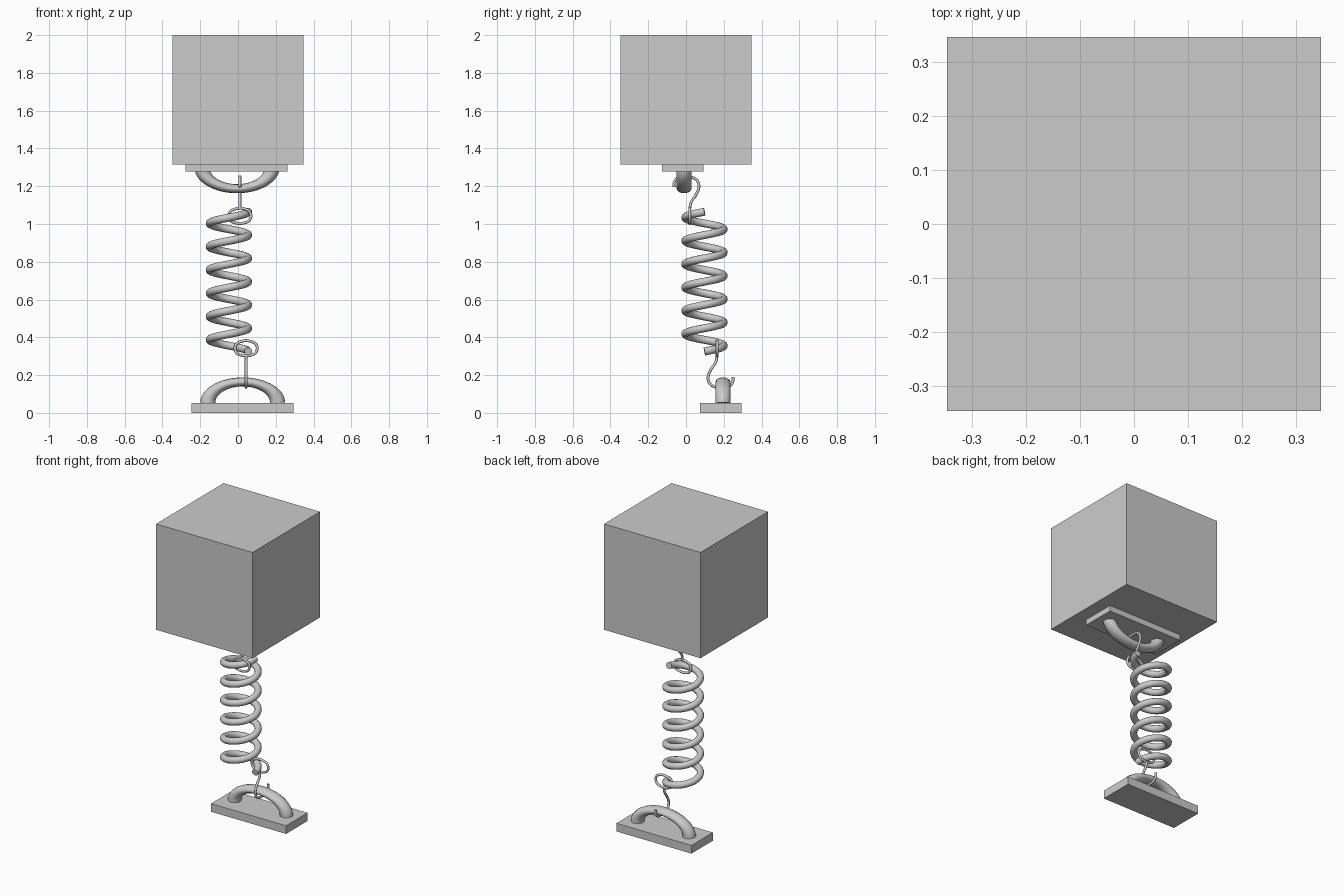
import bpy, math
from mathutils import Vector

if "Cube" in bpy.data.objects:
    bpy.data.objects.remove(bpy.data.objects["Cube"])

grey = bpy.data.materials.new("light_grey")
grey.diffuse_color = (0.6, 0.6, 0.6, 1)
grey.use_nodes = True
grey.node_tree.nodes["Principled BSDF"].inputs["Base Color"].default_value = grey.diffuse_color


def box(name, center, size):
    bpy.ops.mesh.primitive_cube_add(size=1, location=center)
    ob = bpy.context.object
    ob.name = name
    ob.scale = size
    ob.data.materials.append(grey)
    return ob


def tube(name, points, radius, cyclic=False, smooth_path=False, scale=(1, 1, 1), loc=(0, 0, 0)):
    """Round wire swept along a path, turned into a mesh."""
    cu = bpy.data.curves.new(name, 'CURVE')
    cu.dimensions = '3D'
    cu.bevel_depth = radius
    cu.bevel_resolution = 4
    cu.use_fill_caps = True
    cu.resolution_u = 5
    if smooth_path:
        sp = cu.splines.new('BEZIER')
        sp.bezier_points.add(len(points) - 1)
        for bp, p in zip(sp.bezier_points, points):
            bp.co = p
            bp.handle_left_type = bp.handle_right_type = 'AUTO'
    else:
        sp = cu.splines.new('POLY')
        sp.points.add(len(points) - 1)
        for pt, p in zip(sp.points, points):
            pt.co = (*p, 1)
    sp.use_cyclic_u = cyclic
    ob = bpy.data.objects.new(name, cu)
    bpy.context.collection.objects.link(ob)
    ob.location = loc
    ob.scale = scale
    bpy.ops.object.select_all(action='DESELECT')
    bpy.context.view_layer.objects.active = ob
    ob.select_set(True)
    bpy.ops.object.convert(target='MESH')
    ob = bpy.context.object
    ob.name = name
    ob.data.materials.clear()
    ob.data.materials.append(grey)
    bpy.ops.object.shade_smooth_by_angle(angle=math.radians(40))
    return ob


# Hanging block and the two mounting plates
box("block", (0, 0, 1.657), (0.692, 0.692, 0.686))
box("top_plate", (-0.008, -0.018, 1.3035), (0.538, 0.22, 0.053))
box("bottom_plate", (0.024, 0.184, 0.0265), (0.538, 0.22, 0.053))

# Squashed half-ring handles on the plates
for name, sign, loc in (("bottom_handle", 1, (0.025, 0.196, 0.053)),
                        ("top_handle", -1, (-0.005, -0.01, 1.298))):
    arc = [(0.185 * math.cos(a), 0, sign * 0.185 * math.sin(a))
           for a in (math.pi * i / 32 for i in range(33))]
    tube(name, arc, 0.04, scale=(1, 1, 0.6), loc=loc)

# Coil spring, six turns
turns, steps = 6, 40
coil = []
for i in range(turns * steps + 1):
    a = 2 * math.pi * i / steps
    coil.append((-0.048 + 0.102 * math.cos(a), 0.098 + 0.102 * math.sin(a),
                 0.325 + 0.1233 * i / steps))
tube("spring", coil, 0.021)

# S-shaped wire hooks, each with a loop around the spring wire
hook = [(0.02, 1.04), (0.02, 1.08), (0.027, 1.115), (0.053, 1.155), (0.068, 1.195),
        (0.059, 1.23), (0.03, 1.247), (-0.012, 1.249), (-0.045, 1.243),
        (-0.062, 1.222), (-0.064, 1.195)]
corners = [(0.027, 0.036), (0.054, 0.018), (0.054, -0.018), (0.027, -0.036),
           (-0.027, -0.036), (-0.054, -0.018), (-0.054, 0.018), (-0.027, 0.036)]
for name, x, flip in (("top", 0.01, False), ("bottom", 0.043, True)):
    def place(px, y, z):
        return Vector((x + px, 0.185 - y, 1.385 - z) if flip else (x + px, y, z))
    tube(name + "_hook", [place(0, y, z) for y, z in hook[1:]], 0.0075, smooth_path=True)
    tube(name + "_hook_loop", [place(cx, 0.02, 1.043 + cz) for cx, cz in corners],
         0.0075, cyclic=True, smooth_path=True)
